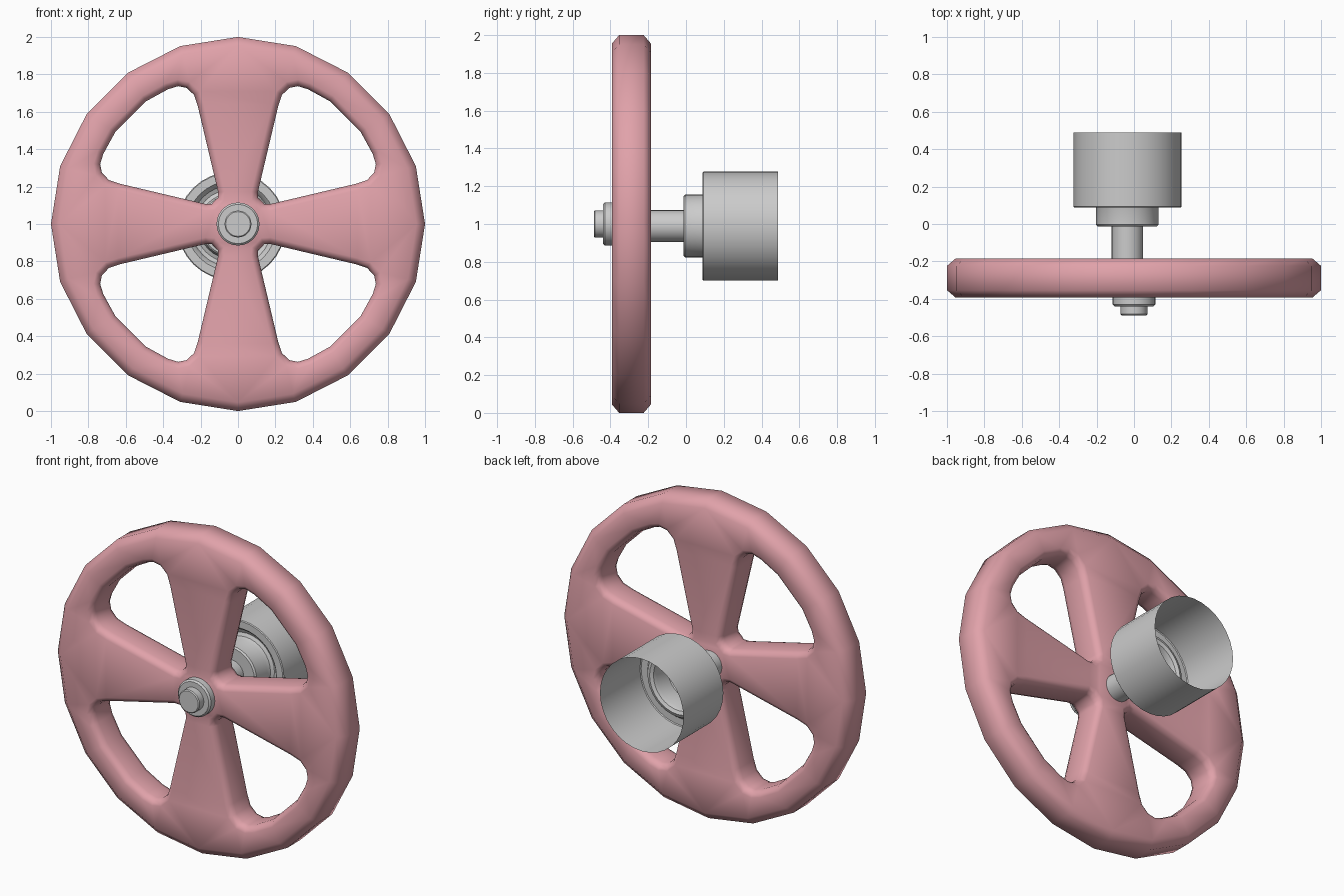
import bpy, bmesh, math
from mathutils import Vector

if "Cube" in bpy.data.objects:
    bpy.data.objects.remove(bpy.data.objects["Cube"])


def finish(bm, name, angle, mat=None):
    bmesh.ops.recalc_face_normals(bm, faces=bm.faces[:])
    me = bpy.data.meshes.new(name)
    bm.to_mesh(me)
    bm.free()
    ob = bpy.data.objects.new(name, me)
    bpy.context.collection.objects.link(ob)
    if mat:
        me.materials.append(mat)
    bpy.ops.object.select_all(action='DESELECT')
    bpy.context.view_layer.objects.active = ob
    ob.select_set(True)
    bpy.ops.object.shade_smooth_by_angle(angle=math.radians(angle))
    return ob


def bridge(bm, a, b):
    n = len(a)
    for i in range(n):
        j = (i + 1) % n
        bm.faces.new((a[i], a[j], b[j], b[i]))


def lathe(name, profile, cx, cz, sides=32, cap_end=False):
    """Revolve (radius, y) points around an axis along y."""
    bm = bmesh.new()
    rings = []
    for r, y in profile:
        rings.append([bm.verts.new((cx + r * math.sin(2 * math.pi * i / sides), y,
                                    cz + r * math.cos(2 * math.pi * i / sides)))
                      for i in range(sides)])
    for a, b in zip(rings, rings[1:]):
        bridge(bm, a, b)
    bm.faces.new(rings[0])
    if cap_end:
        bm.faces.new(rings[-1])
    return finish(bm, name, 35)


def offset(pts, d):
    """Mitred offset of a closed clockwise loop; positive d grows it."""
    out = []
    n = len(pts)
    for i in range(n):
        e1 = (pts[i] - pts[i - 1]).normalized()
        e2 = (pts[(i + 1) % n] - pts[i]).normalized()
        n1, n2 = Vector((-e1.y, e1.x)), Vector((-e2.y, e2.x))
        m = (n1 + n2).normalized()
        out.append(pts[i] + m * d / m.dot(n1))
    return out


# Handwheel: 20-sided rim with four rounded openings
pink = bpy.data.materials.new("pink_paint")
pink.diffuse_color = (0.75, 0.36, 0.40, 1)
pink.use_nodes = True
pink.node_tree.nodes["Principled BSDF"].inputs["Base Color"].default_value = pink.diffuse_color

rim = [Vector((math.sin(math.tau * i / 20), math.cos(math.tau * i / 20))) for i in range(20)]
half = [(0.125, 0.125), (0.108, 0.14), (0.106, 0.17), (0.215, 0.63), (0.235, 0.69),
        (0.275, 0.728), (0.32, 0.737), (0.375, 0.72), (0.49, 0.657)]
hole = [Vector(p) for p in half + [(v, u) for u, v in half[:0:-1]]]

MID_Y = -0.289
bm = bmesh.new()
cap_edges = {-1: [], 1: []}


def wall(pts, section):
    full = [(d, -y) for d, y in reversed(section)] + section
    rings = [[bm.verts.new((p.x, MID_Y + y, 1 + p.y)) for p in offset(pts, d)]
             for d, y in full]
    for a, b in zip(rings, rings[1:]):
        bridge(bm, a, b)
    for side, ring in ((-1, rings[0]), (1, rings[-1])):
        for i in range(len(ring)):
            cap_edges[side].append(bm.edges.get((ring[i - 1], ring[i])))


wall(rim, [(0, 0.065), (-0.045, 0.104)])
for k in range(4):
    c, s = round(math.cos(k * math.pi / 2)), round(math.sin(k * math.pi / 2))
    wall([Vector((c * p.x - s * p.y, s * p.x + c * p.y)) for p in hole],
         [(0, 0.06), (0.011, 0.09), (0.034, 0.104)])
for side in (-1, 1):
    bmesh.ops.triangle_fill(bm, use_beauty=True, edges=cap_edges[side], normal=(0, side, 0))
finish(bm, "handwheel", 60, pink)

# Front washer and nut
lathe("hub_washer", [(0.105, -0.44), (0.115, -0.43), (0.115, -0.35)], 0, 1, 24, True)
lathe("hub_nut", [(0.066, -0.488), (0.072, -0.482), (0.072, -0.42)], 0, 1, 24, True)

# Rear shaft, collar and open cup as one thin shell with a pressed groove
lathe("shaft_and_cup",
      [(0.084, -0.30), (0.084, -0.013), (0.158, -0.013), (0.167, -0.004), (0.167, 0.10),
       (0.175, 0.122), (0.195, 0.132), (0.217, 0.122), (0.228, 0.10), (0.24, 0.088),
       (0.284, 0.088), (0.289, 0.093), (0.289, 0.488)], -0.035, 0.989)
